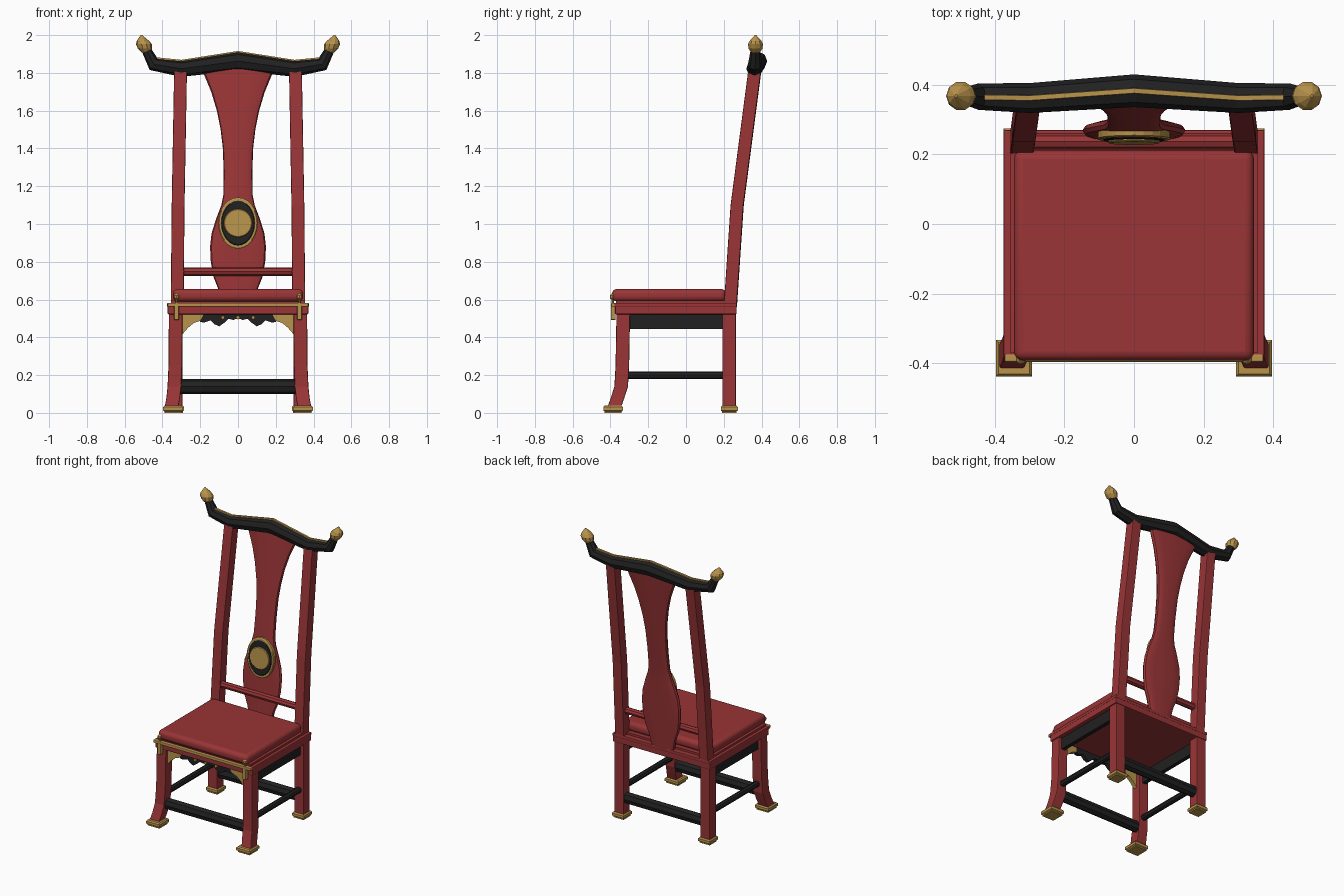
import bpy, bmesh, math
from mathutils import Vector

if "Cube" in bpy.data.objects:
    bpy.data.objects.remove(bpy.data.objects["Cube"], do_unlink=True)


def material(name, color):
    m = bpy.data.materials.new(name)
    m.use_nodes = True
    m.diffuse_color = (*color, 1)
    m.node_tree.nodes["Principled BSDF"].inputs["Base Color"].default_value = (*color, 1)
    return m


RED = material("red lacquer", (0.32, 0.035, 0.037))
BLACK = material("black lacquer", (0.015, 0.015, 0.016))
GOLD = material("gold", (0.48, 0.29, 0.07))


def finish(name, bm, mat, bevel=0, smooth=False, segments=2):
    bmesh.ops.recalc_face_normals(bm, faces=bm.faces)
    mesh = bpy.data.meshes.new(name)
    bm.to_mesh(mesh)
    bm.free()
    mesh.materials.append(mat)
    ob = bpy.data.objects.new(name, mesh)
    bpy.context.collection.objects.link(ob)
    if bevel:
        mod = ob.modifiers.new("bevel", "BEVEL")
        mod.width, mod.segments = bevel, segments
    if smooth:
        bpy.ops.object.select_all(action="DESELECT")
        ob.select_set(True)
        bpy.context.view_layer.objects.active = ob
        bpy.ops.object.shade_smooth_by_angle(angle=math.radians(35))
    return ob


def loft(name, rings, mat, **kw):
    # skin a row of equal rings and cap both ends
    bm = bmesh.new()
    rows = [[bm.verts.new(p) for p in ring] for ring in rings]
    n = len(rows[0])
    for a, b in zip(rows, rows[1:]):
        for i in range(n):
            bm.faces.new((a[i], a[(i + 1) % n], b[(i + 1) % n], b[i]))
    bm.faces.new(rows[0])
    bm.faces.new(rows[-1])
    return finish(name, bm, mat, **kw)


def box(name, x, y, z, mat, **kw):
    rings = [[(x[0], y[0], h), (x[1], y[0], h), (x[1], y[1], h), (x[0], y[1], h)] for h in z]
    return loft(name, rings, mat, **kw)


def plate(name, outline, y, mat, **kw):
    return loft(name, [[(px, d, pz) for px, pz in outline] for d in y], mat, **kw)


def oval(c, hx, hy, n=8, power=1.0):
    # horizontal rounded ring
    def f(v):
        return math.copysign(abs(v) ** power, v)
    turns = [2 * math.pi * i / n for i in range(n)]
    return [(c[0] + hx * f(math.cos(a)), c[1] + hy * f(math.sin(a)), c[2]) for a in turns]


def bar(name, a, b, width, height, n=8, mat=BLACK, **kw):
    a, b = Vector(a), Vector(b)
    side = (b - a).normalized().cross(Vector((0, 0, 1)))
    turns = [2 * math.pi * i / n for i in range(n)]
    offs = [side * width * math.cos(t) + Vector((0, 0, height * math.sin(t))) for t in turns]
    return loft(name, [[p + o for o in offs] for p in (a, b)], mat, **kw)


def lean(z):
    # centre depth of the raked back
    if z < 1.1:
        return 0.235 + (z - 0.58) * 0.067
    return 0.27 + (z - 1.1) * 0.131


def square(x, y, z, h):
    return [(x - h, y - h, z), (x + h, y - h, z), (x + h, y + h, z), (x - h, y + h, z)]


# Legs, feet, back posts and side parts
for s, tag in ((1, "left"), (-1, "right")):
    path = [(0.352, -0.38, 0.03), (0.343, -0.362, 0.08), (0.337, -0.343, 0.14),
            (0.332, -0.337, 0.25), (0.33, -0.332, 0.53)]
    loft(f"front_leg_{tag}", [square(s * x, y, z, 0.036) for x, y, z in path], RED, bevel=0.005)
    box(f"back_leg_{tag}", (s * 0.294, s * 0.366), (0.193, 0.264), (0.02, 0.53), RED, bevel=0.005)
    for part, x, y in (("front", 0.345, -0.386), ("back", 0.33, 0.229)):
        w = 0.052 if part == "front" else 0.045
        foot = [square(s * x, y, z, w + d) for z, d in
                ((0, -0.007), (0.008, -0.007), (0.013, 0), (0.03, 0), (0.038, -0.007))]
        loft(f"{part}_foot_{tag}", foot, GOLD)
    posts = [(0.322, 0.57), (0.317, 1.1), (0.304, 1.82)]
    loft(f"back_post_{tag}", [square(s * x, lean(z), z, 0.034) for x, z in posts], RED, bevel=0.005)
    box(f"side_apron_{tag}", (s * 0.318, s * 0.345), (-0.31, 0.2), (0.445, 0.53), BLACK)
    bar(f"side_stretcher_{tag}", (s * 0.332, -0.335, 0.2), (s * 0.332, 0.225, 0.2), 0.02, 0.02)
    # corner bracket and metal mounts
    bracket = [(0.295, 0.525), (0.295, 0.415), (0.265, 0.45), (0.235, 0.475), (0.2, 0.488), (0.18, 0.525)]
    plate(f"corner_bracket_{tag}", [(s * x, z) for x, z in bracket], (-0.352, -0.325), GOLD)
    box(f"drop_mount_{tag}", (s * 0.313, s * 0.338), (-0.398, -0.372), (0.492, 0.57), GOLD, bevel=0.004)
    loft(f"mount_knob_{tag}", [oval((s * 0.325, -0.388, 0.58 + h), r, r) for h, r in
         ((0, 0.006), (0.02, 0.006), (0.028, 0.015), (0.042, 0.015), (0.052, 0.005))], GOLD)

for part, y in (("front", -0.34), ("back", 0.229)):
    bar(f"{part}_stretcher", (-0.32, y, 0.14), (0.32, y, 0.14), 0.032, 0.04)

# Seat frame, deck, cushion and front trim
box("seat_frame", (-0.373, 0.373), (-0.375, 0.268), (0.522, 0.567), RED, bevel=0.006)
box("seat_rim", (-0.375, 0.375), (-0.38, 0.27), (0.56, 0.582), RED, bevel=0.005)
box("seat_deck", (-0.355, 0.355), (-0.37, 0.235), (0.575, 0.596), RED)
box("cushion", (-0.345, 0.345), (-0.392, 0.212), (0.59, 0.656), RED, bevel=0.026, segments=4, smooth=True)
box("front_trim", (-0.372, 0.372), (-0.396, -0.374), (0.563, 0.583), GOLD, bevel=0.004)

# Scalloped front apron with studs
half = [(0.2, 0.525), (0.2, 0.482), (0.18, 0.478), (0.145, 0.49), (0.125, 0.47),
        (0.1, 0.458), (0.075, 0.475), (0.05, 0.498), (0.025, 0.492)]
plate("front_apron", half + [(0, 0.502)] + [(-x, z) for x, z in reversed(half)], (-0.347, -0.322), BLACK)
for i in (-1, 0, 1):
    bar(f"apron_stud_{i + 2}", (i * 0.08, -0.358, 0.505), (i * 0.08, -0.34, 0.505), 0.01, 0.01, mat=GOLD)

# Back splat and lower rail
widths = [(0.57, 0.085), (0.65, 0.102), (0.72, 0.13), (0.8, 0.144), (0.88, 0.148), (0.95, 0.14),
          (1.03, 0.115), (1.1, 0.088), (1.15, 0.078), (1.27, 0.076), (1.4, 0.08),
          (1.5, 0.092), (1.6, 0.112), (1.7, 0.142), (1.82, 0.192)]
loft("back_splat", [oval((0, lean(z) + 0.014, z), w, 0.022, 16, 0.65) for z, w in widths], RED, smooth=True)
bar("back_rail", (-0.31, 0.237, 0.748), (0.31, 0.237, 0.748), 0.023, 0.023, mat=RED)


# Medallion as stacked oval discs
def disc(name, rx, rz, front, mat):
    rings = []
    for d, k in ((0.03, 1), (front + 0.004, 1), (front, 0.95)):
        turns = [2 * math.pi * i / 24 for i in range(24)]
        rings.append([(k * rx * math.cos(t), 0.238 + d + 0.067 * k * rz * math.sin(t),
                       1.005 + k * rz * math.sin(t)) for t in turns])
    loft(name, rings, mat)


disc("medallion_rim", 0.105, 0.136, 0.004, GOLD)
disc("medallion_field", 0.09, 0.12, 0.001, BLACK)
disc("medallion_boss", 0.075, 0.075, -0.006, GOLD)

# Crest rail: x, y, z, half depth, half height, tilt
crest = [(0, 0.383, 1.862, 0.047, 0.05, 0), (0.3, 0.362, 1.822, 0.043, 0.043, 0.02),
         (0.447, 0.366, 1.846, 0.038, 0.037, 0.6), (0.487, 0.368, 1.925, 0.025, 0.025, 1.15)]
whole = [(-x, y, z, a, b, -t) for x, y, z, a, b, t in reversed(crest[1:])] + crest
rings = []
for x, y, z, a, b, t in whole:
    turns = [2 * math.pi * i / 8 for i in range(8)]
    rings.append([(x - b * math.sin(u) * math.sin(t), y + a * math.cos(u),
                   z + b * math.sin(u) * math.cos(t)) for u in turns])
loft("crest_rail", rings, BLACK)

# Gold line along the crest top
line = [(-0.43, 0.364, 1.878), (-0.3, 0.362, 1.865), (0, 0.383, 1.912), (0.3, 0.362, 1.865), (0.43, 0.364, 1.878)]
loft("crest_line", [[(x, y - 0.009, z - 0.012), (x, y + 0.009, z - 0.012),
                     (x, y + 0.007, z + 0.004), (x, y - 0.007, z + 0.004)] for x, y, z in line], GOLD)

# Finials
for s, tag in ((1, "left"), (-1, "right")):
    spindle = [(0.485, 1.908, 0.024), (0.492, 1.928, 0.038), (0.498, 1.952, 0.042),
               (0.503, 1.968, 0.034), (0.508, 1.987, 0.016), (0.511, 2.0, 0.004)]
    loft(f"finial_{tag}", [oval((s * x, 0.368, z), r, r, 10) for x, z, r in spindle], GOLD)
